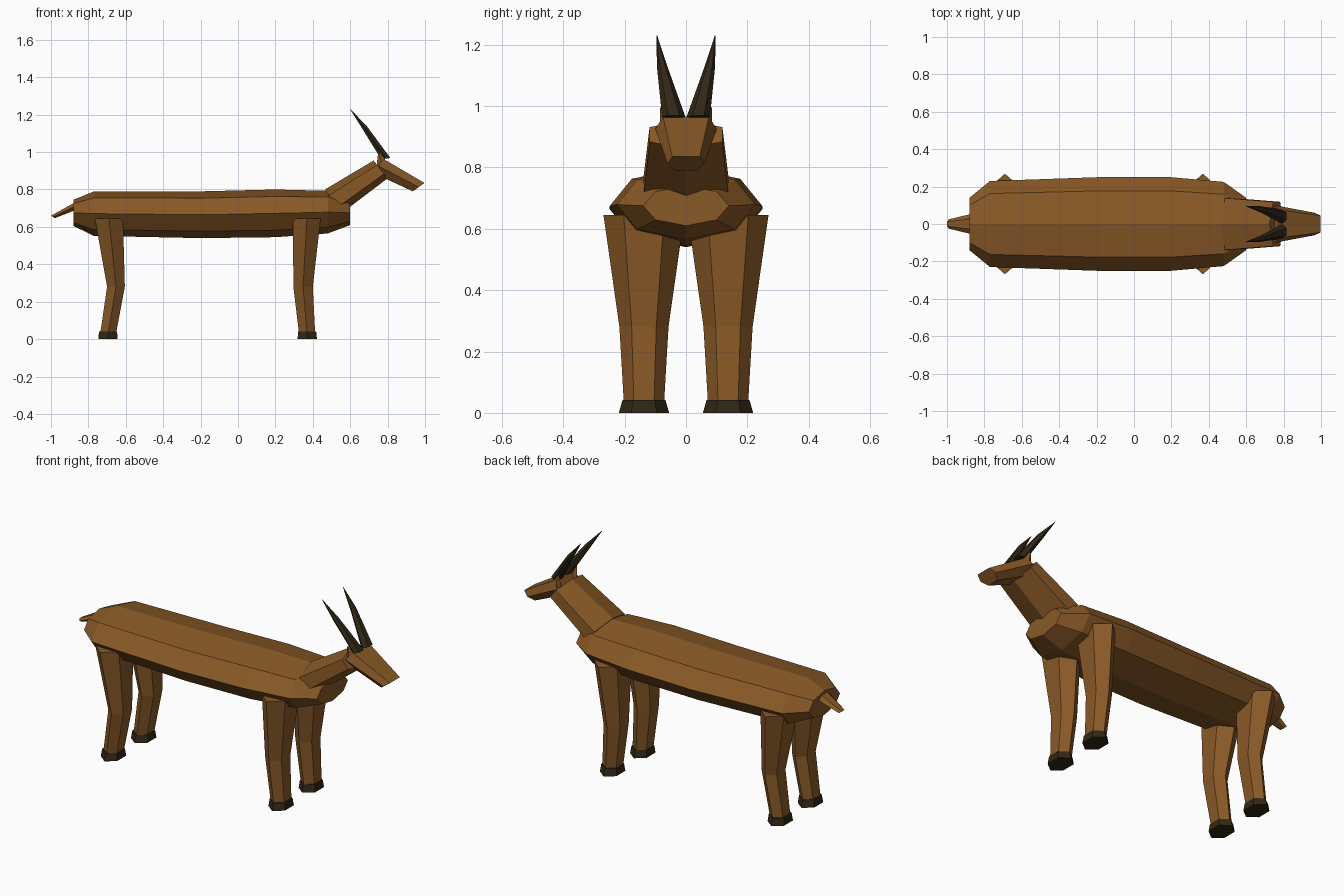
import bpy, bmesh, math

if "Cube" in bpy.data.objects:
    bpy.data.objects.remove(bpy.data.objects["Cube"])


def material(name, rgb):
    m = bpy.data.materials.new(name)
    m.diffuse_color = (*rgb, 1)
    m.use_nodes = True
    m.node_tree.nodes["Principled BSDF"].inputs["Base Color"].default_value = m.diffuse_color
    return m


brown = material("brown coat", (0.25, 0.10, 0.02))
dark = material("dark horn", (0.03, 0.02, 0.008))


def ring(n, start=90):
    """Unit polygon (side, up), first corner at the given angle."""
    return [(math.cos(math.radians(start + 360 * i / n)),
             math.sin(math.radians(start + 360 * i / n))) for i in range(n)]


def loft(name, sections, profile, mat):
    """Skin sections (centre, half-width along y, half-axis vector for 'up')."""
    bm = bmesh.new()
    rows = []
    for (cx, cy, cz), w, (ux, uy, uz) in sections:
        rows.append([bm.verts.new((cx + ux * v, cy + w * u + uy * v, cz + uz * v))
                     for u, v in profile])
    n = len(profile)
    for a, b in zip(rows, rows[1:]):
        for i in range(n):
            j = (i + 1) % n
            bm.faces.new((a[i], a[j], b[j], b[i]))
    bm.faces.new(rows[0])
    bm.faces.new(rows[-1])
    bmesh.ops.recalc_face_normals(bm, faces=bm.faces)
    me = bpy.data.meshes.new(name)
    bm.to_mesh(me)
    bm.free()
    me.materials.append(mat)
    ob = bpy.data.objects.new(name, me)
    bpy.context.collection.objects.link(ob)
    return ob


def spans(rows):
    """Rows (top x, top z, bottom x, bottom z, half-width) -> centred sections."""
    return [(((tx + bx) / 2, 0, (tz + bz) / 2), w, ((tx - bx) / 2, 0, (tz - bz) / 2))
            for tx, tz, bx, bz, w in rows]


# Torso: octagonal barrel along x
loft("torso", spans([(x, t, x, b, w) for x, t, b, w in (
    (-0.88, 0.745, 0.605, 0.14), (-0.77, 0.79, 0.552, 0.23),
    (-0.2, 0.79, 0.54, 0.25), (0.2, 0.80, 0.545, 0.25),
    (0.48, 0.793, 0.565, 0.225), (0.60, 0.74, 0.61, 0.14))]), ring(8), brown)

# Neck
loft("neck", spans([(0.465, 0.80, 0.55, 0.67, 0.16),
                    (0.725, 0.955, 0.80, 0.86, 0.137)]), ring(6), brown)

# Head: flat-topped wedge
loft("head", spans([(0.775, 0.965, 0.73, 0.885, 0.10),
                    (0.997, 0.835, 0.935, 0.79, 0.06)]),
     [(0.75, 1), (-0.75, 1), (-1, 0), (-0.6, -1), (0.6, -1), (1, 0)], brown)

# Tail
loft("tail", spans([(-0.87, 0.735, -0.86, 0.69, 0.055),
                    (-1.0, 0.662, -0.98, 0.645, 0.025)]), ring(6, 0), brown)

for s, side in ((-1, "right"), (1, "left")):
    # Horns sweeping back and out
    loft(side + "_horn", [((0.79, s * 0.04, 0.965), 0.038, (0.028, 0, 0.004)),
                          ((0.678, s * 0.078, 1.13), 0.017, (0.014, 0, 0.008)),
                          ((0.60, s * 0.095, 1.23), 0.001, (0.001, 0, 0))],
         ring(6, 0), dark)
    # Ears
    loft(side + "_ear", [((0.77, s * 0.07, 0.93), 0.016, (0.03, 0, 0.01)),
                         ((0.755, s * 0.08, 0.995), 0.004, (0.006, 0, 0.002))],
         ring(4), brown)
    # Legs: rows of (z, back x, front x, centre y, half-width)
    for part, rows, hx in (
            ("front", ((0.645, 0.294, 0.442), (0.28, 0.296, 0.400), (0.04, 0.325, 0.412)), 0.37),
            ("rear", ((0.645, -0.765, -0.615), (0.28, -0.70, -0.605), (0.04, -0.735, -0.65)), -0.695)):
        k = math.sin(math.radians(60))
        loft(f"{part}_{side}_leg",
             [(((a + b) / 2, s * 0.137, z), w, ((b - a) / 2 / k, 0, 0))
              for (z, a, b), w in zip(rows, (0.132, 0.08, 0.066))], ring(6, 0), brown)
        loft(f"{part}_{side}_hoof",
             [((hx, s * 0.137, 0.042), 0.07, (0.048 / k, 0, 0)),
              ((hx, s * 0.137, 0.0), 0.082, (0.052 / k, 0, 0))], ring(6, 0), dark)
